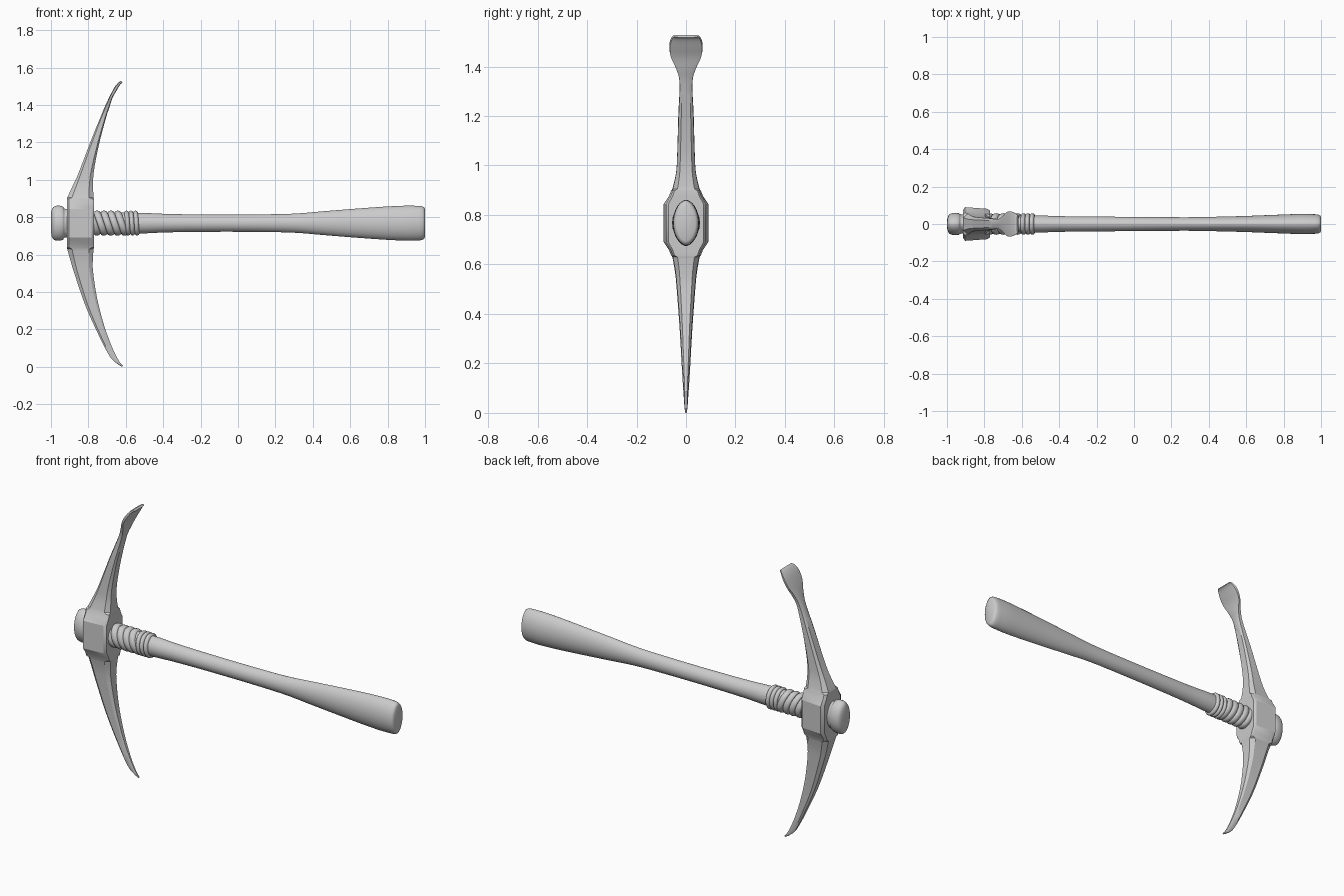
import bpy, math

if "Cube" in bpy.data.objects:
    bpy.data.objects.remove(bpy.data.objects["Cube"])

CZ = 0.768  # height of the handle axis

grey = bpy.data.materials.new("plain grey")
grey.diffuse_color = (0.6, 0.6, 0.6, 1)
grey.use_nodes = True
grey.node_tree.nodes["Principled BSDF"].inputs["Base Color"].default_value = grey.diffuse_color


def smooth_rows(rows, n=4):
    """Catmull-Rom interpolation through rows of numbers."""
    out = []
    for i in range(len(rows) - 1):
        p0, p1 = rows[max(i - 1, 0)], rows[i]
        p2, p3 = rows[i + 1], rows[min(i + 2, len(rows) - 1)]
        for k in range(n):
            t = k / n
            out.append(tuple(
                0.5 * (2 * b + (c - a) * t + (2 * a - 5 * b + 4 * c - d) * t * t
                       + (3 * b - a - 3 * c + d) * t ** 3)
                for a, b, c, d in zip(p0, p1, p2, p3)))
    return out + [rows[-1]]


def loft(name, rings, angle):
    """Skin closed rings into a capped solid."""
    n = len(rings[0])
    verts = [v for r in rings for v in r]
    faces = [(i * n + j, i * n + (j + 1) % n, (i + 1) * n + (j + 1) % n, (i + 1) * n + j)
             for i in range(len(rings) - 1) for j in range(n)]
    faces += [tuple(reversed(range(n))), tuple(range(len(verts) - n, len(verts)))]
    me = bpy.data.meshes.new(name)
    me.from_pydata(verts, [], faces)
    ob = bpy.data.objects.new(name, me)
    bpy.context.collection.objects.link(ob)
    me.materials.append(grey)
    bpy.ops.object.select_all(action='DESELECT')
    ob.select_set(True)
    bpy.context.view_layer.objects.active = ob
    bpy.ops.object.mode_set(mode='EDIT')
    bpy.ops.mesh.select_all(action='SELECT')
    bpy.ops.mesh.normals_make_consistent(inside=False)
    bpy.ops.object.mode_set(mode='OBJECT')
    bpy.ops.object.shade_smooth_by_angle(angle=math.radians(angle))
    return ob


def oval(x, rz, ry, point=1.0, tilt=0.0, n=32):
    """Oval ring around the handle axis; point > 1 makes a lens shape."""
    ring = []
    for k in range(n):
        a = 2 * math.pi * k / n
        s, c = math.sin(a), math.cos(a)
        ring.append((x - tilt * c, math.copysign(ry * abs(s) ** point, s), CZ + rz * c))
    return ring


# Handle: shaft swelling into the grip (x, half height, half depth)
shaft = [(-0.93, .06, .045), (-0.55, .056, .046), (-0.4, .050, .042), (-0.25, .047, .040),
         (0.0, .046, .038), (0.28, .050, .036), (0.45, .063, .039), (0.6, .075, .043),
         (0.78, .088, .050), (0.9, .0935, .054), (0.97, .092, .052)]
butt = [(0.985, .090, .050), (0.995, .085, .046), (1.0, .074, .038)]
loft("handle", [oval(*r, point=1.15) for r in smooth_rows(shaft) + butt], 50)

# Knob on the far side of the head
knob = [(-0.89, .076, .050), (-0.925, .077, .051), (-0.935, .088, .057), (-0.95, .093, .060),
        (-0.972, .093, .058), (-0.988, .085, .050), (-0.996, .070, .035), (-1.0, .045, .018)]
loft("handle_knob", [oval(*r, point=1.15) for r in smooth_rows(knob, 3)], 50)

# Binding: overlapping wound bands, tilted near the head, straight at the end
bands = [(-0.79 + 0.037 * i, 0.037, 0.018) for i in range(5)]
bands += [(-0.603 + 0.024 * i, 0.024, 0.004) for i in range(3)]
for i, (x, w, tilt) in enumerate(bands):
    rings = []
    for t, r in ((0, .055), (.06, .061), (.25, .066), (.55, .067), (.85, .063), (1.0, .055)):
        rings.append(oval(x + w * t, r, r * 0.86, tilt=tilt))
    loft(f"binding_band_{i + 1}", rings, 50)


# Head: rows are (outer x, outer z, inner x, inner z, half depth)
def head_ring(r):
    xo, zo, xi, zi, h = r
    f = 0.18  # corner chamfer
    plan = [(0, h * .62), (f, h), (1 - f, h * .97), (1, h * .62)]
    plan += [(u, -y) for u, y in reversed(plan)]
    return [(xo + (xi - xo) * u, y, zo + (zi - zo) * u) for u, y in plan]


def eye_ring(z, h, xo=-0.915, xi=-0.77):
    # flat sided block, slightly narrower towards the grip
    plan = [(xo, h * .80), (xo + .012, h), (xi - .012, h * .90), (xi, h * .78)]
    plan += [(x, -y) for x, y in reversed(plan)]
    return [(x, y, z) for x, y in plan]


pick = [(-.62, .0, -.615, .006, .003), (-.648, .018, -.637, .032, .006),
        (-.684, .053, -.674, .107, .009), (-.738, .155, -.717, .225, .016),
        (-.813, .32, -.754, .37, .025), (-.872, .49, -.775, .51, .037),
        (-.895, .565, -.776, .575, .044), (-.913, .63, -.772, .63, .055)]
adze = [(-.913, .905, -.772, .905, .055), (-.885, .965, -.775, .97, .041),
        (-.855, 1.03, -.77, 1.05, .036), (-.786, 1.21, -.743, 1.19, .031),
        (-.735, 1.335, -.706, 1.33, .026), (-.708, 1.40, -.688, 1.385, .040),
        (-.684, 1.45, -.672, 1.435, .063), (-.66, 1.495, -.65, 1.475, .067),
        (-.638, 1.521, -.630, 1.508, .058), (-.625, 1.528, -.617, 1.518, .048)]
eye = [eye_ring(.637, .060), eye_ring(.657, .068), eye_ring(.69, .09),
       eye_ring(.845, .09), eye_ring(.878, .068), eye_ring(.898, .060)]
rings = [head_ring(r) for r in smooth_rows(pick)] + eye
rings += [head_ring(r) for r in smooth_rows(adze)]
loft("pick_head", rings, 32)
